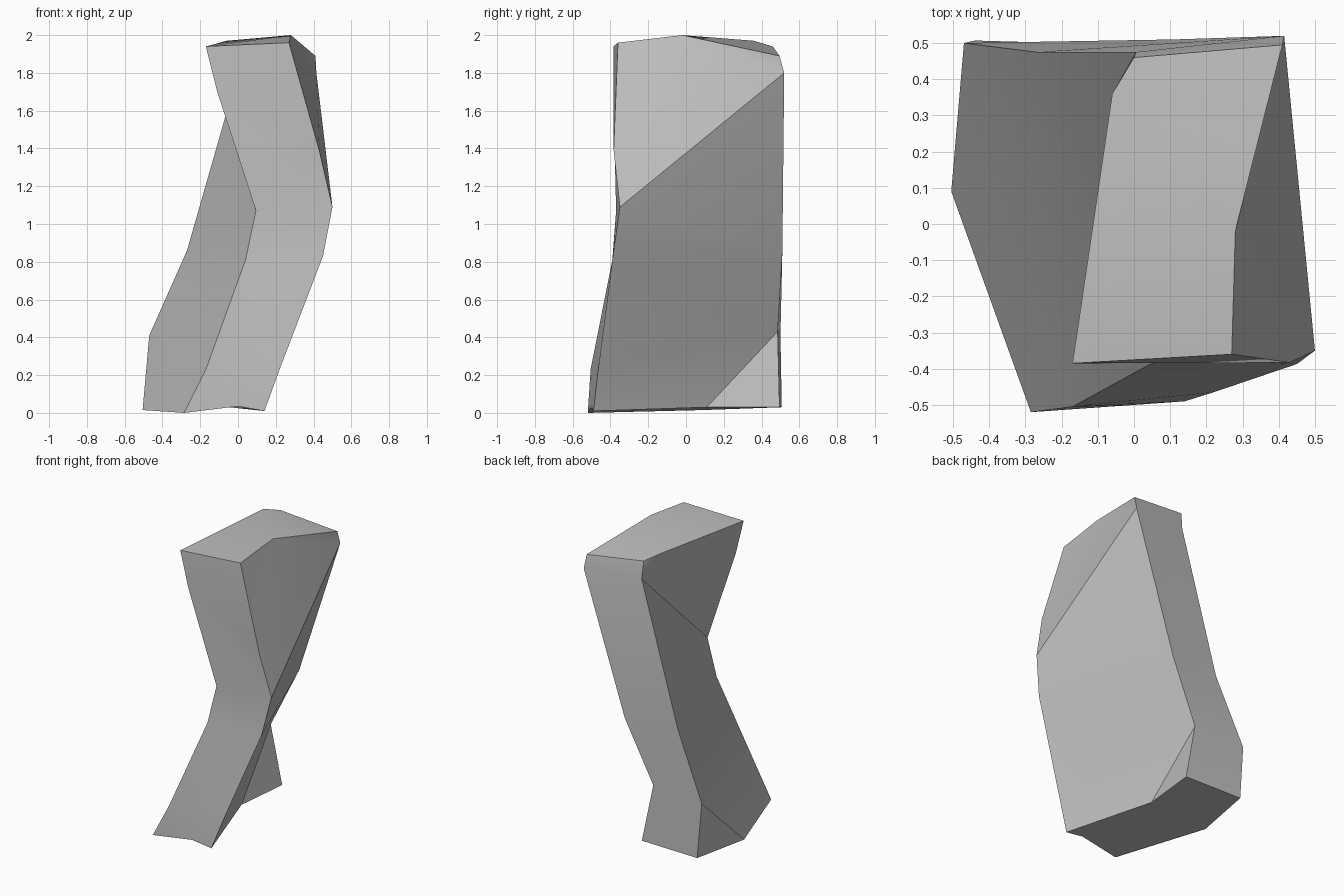
import bpy
import bmesh
import math

cube = bpy.data.objects.get("Cube")
if cube:
    bpy.data.objects.remove(cube, do_unlink=True)

# Stone colour
stone = bpy.data.materials.new("plain grey stone")
stone.use_nodes = True
grey = (0.52, 0.52, 0.52, 1)
stone.diffuse_color = grey
shader = next(n for n in stone.node_tree.nodes if n.type == "BSDF_PRINCIPLED")
shader.inputs["Base Color"].default_value = grey
shader.inputs["Roughness"].default_value = 0.9

bm = bmesh.new()
corner = {}


def chain(names, points):
    """Add the corners of one ridge, named by single letters."""
    for name, point in zip(names, points):
        corner[name] = bm.verts.new(point)


def facet(names):
    bm.faces.new([corner[n] for n in dict.fromkeys(names)])


def strip(first, second):
    """Bridge two ridges; a repeated corner makes a triangle."""
    for i in range(len(first) - 1):
        facet(first[i] + first[i + 1] + second[i + 1] + second[i])


# Four leaning ridges, each listed from top to bottom
front_left = "abcdef"
chain(front_left, [(-.17, -.385, 1.94), (-.11, -.385, 1.7), (.095, -.37, 1.07),
                   (.04, -.39, .81), (-.17, -.505, .23), (-.285, -.52, 0)])
front_right = "ghijkl"
chain(front_right, [(.27, -.36, 1.96), (.43, -.383, 1.39), (.5, -.35, 1.09),
                    (.45, -.387, .83), (.22, -.465, .23), (.14, -.49, .01)])
back_right = "mnopq"
chain(back_right, [(.41, .495, 1.89), (.415, .52, 1.8), (.11, .51, .85),
                   (-.09, .485, .43), (-.01, .495, .03)])
back_left = "rstuv"
chain(back_left, [(0, .46, 1.94), (.005, .475, 1.82), (-.27, .475, .86),
                  (-.47, .5, .41), (-.44, .507, .03)])

# Extra corners on the top and bottom rims
chain("wxyzF", [(.28, -.02, 2), (-.06, .36, 1.97), (-.505, .09, .015),
                (-.05, .11, .03), (0, -.5, .035)])

# Four sides between the ridges
strip(front_left[:-1], front_right[:-1])
strip(back_right, back_left)
strip(front_right, "wwnopz")
strip(front_left, "xxstuy")

# Chipped corners, then the crown and the foot
for names in ("eklF", "eFf", "wnm", "pqz", "xrs", "uvy",
              "agwx", "xwmr", "fFy", "Flz", "Fzy", "yzqv"):
    facet(names)
bmesh.ops.recalc_face_normals(bm, faces=bm.faces[:])

mesh = bpy.data.meshes.new("rock_pillar")
bm.to_mesh(mesh)
bm.free()
mesh.materials.append(stone)
rock = bpy.data.objects.new("rock_pillar", mesh)
bpy.context.collection.objects.link(rock)

# Soft creases within each side, hard edges between sides
bpy.ops.object.select_all(action="DESELECT")
rock.select_set(True)
bpy.context.view_layer.objects.active = rock
bpy.ops.object.shade_smooth_by_angle(angle=math.radians(30))
